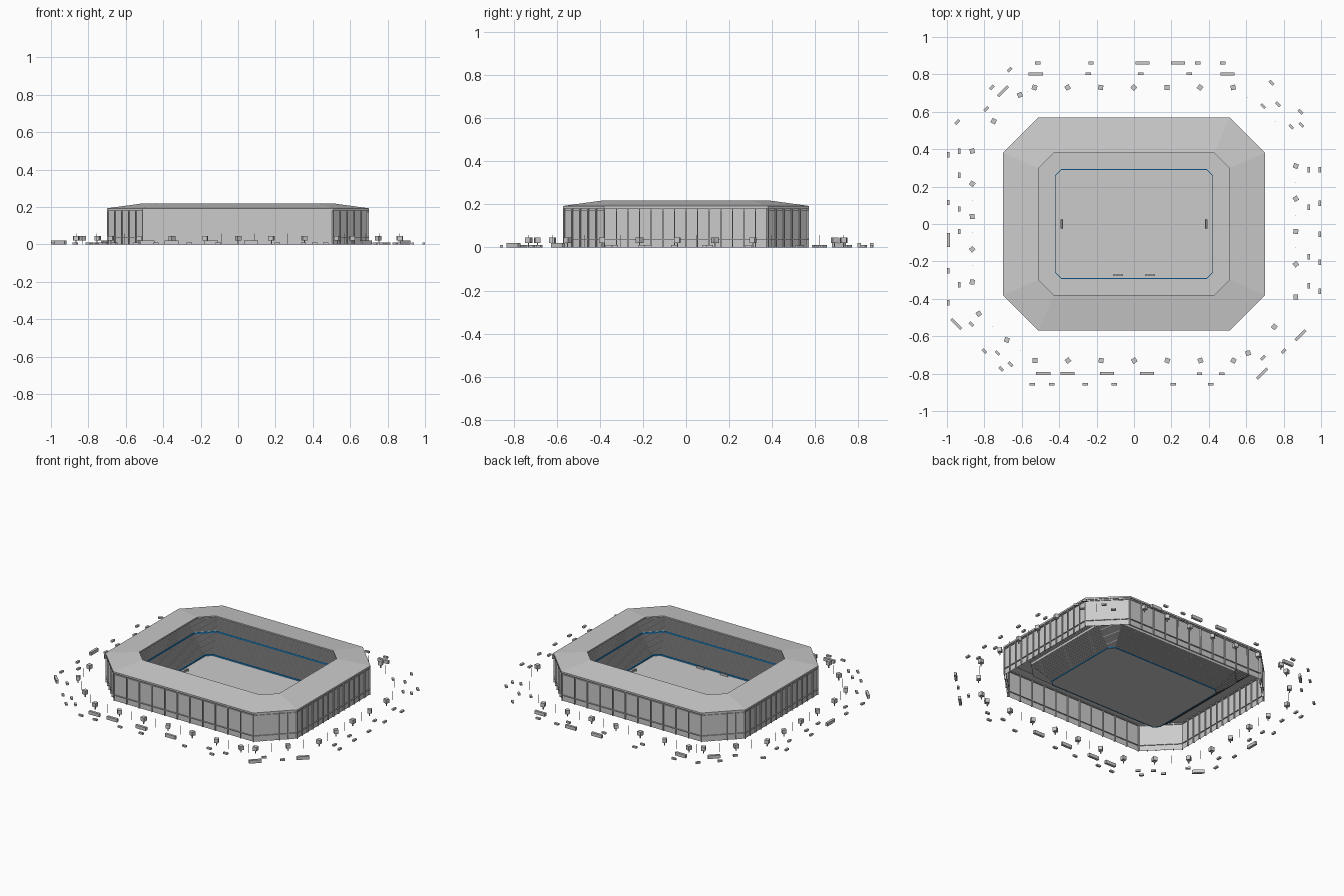
import bpy, bmesh, math
from mathutils import Matrix, Vector

cube = bpy.data.objects.get("Cube")
if cube:
    bpy.data.objects.remove(cube)


def material(name, rgb):
    m = bpy.data.materials.new(name)
    m.use_nodes = True
    m.diffuse_color = (*rgb, 1)
    m.node_tree.nodes["Principled BSDF"].inputs["Base Color"].default_value = (*rgb, 1)
    return m


GREY = material("concrete grey", (0.6, 0.6, 0.6))
BLUE = material("board blue", (0.01, 0.22, 0.55))


def finish(name, bm, mat):
    me = bpy.data.meshes.new(name)
    bm.to_mesh(me)
    bm.free()
    me.materials.append(mat)
    ob = bpy.data.objects.new(name, me)
    bpy.context.collection.objects.link(ob)
    return ob


def outline(o):
    """Chamfered rectangle, o outside the edge of the pitch."""
    x, y, c = 0.42 + o, 0.29 + o, 0.03 + 0.57 * o
    quarter = [(x, y - c), (x - c, y)]
    half = quarter + [(-a, b) for a, b in reversed(quarter)]
    return half + [(-a, -b) for a, b in half]


def loft(name, profile, mat, closed=False, cap=False):
    """Sweep a profile of (offset, height) points round the ground."""
    bm = bmesh.new()
    rings = [[bm.verts.new((x, y, z)) for x, y in outline(o)] for o, z in profile]
    pairs = list(zip(rings, rings[1:]))
    if closed:
        pairs.append((rings[-1], rings[0]))
    for a, b in pairs:
        for i in range(8):
            j = (i + 1) % 8
            bm.faces.new((a[i], a[j], b[j], b[i]))
    if cap:
        bm.faces.new(rings[0])
    if closed:
        bmesh.ops.recalc_face_normals(bm, faces=bm.faces)
    return finish(name, bm, mat)


def rail(name, o, z, width, height, mat):
    """Rectangular band running round the ground."""
    loft(name, [(o, z), (o + width, z), (o + width, z + height), (o, z + height)], mat, closed=True)


def box(bm, x, y, z, size, angle=0):
    """Box standing on height z."""
    m = (Matrix.Translation((x, y, z + size[2] / 2)) @ Matrix.Rotation(angle, 4, "Z")
         @ Matrix.Diagonal((*size, 1)))
    bmesh.ops.create_cube(bm, size=1, matrix=m)


def steps(o, z, end_o, end_z, count):
    """Stepped profile of a seating tier."""
    pts = [(o, z)]
    do, dz = (end_o - o) / count, (end_z - z) / count
    for i in range(count):
        pts += [(o + do * i, z + dz * (i + 1)), (o + do * (i + 1), z + dz * (i + 1))]
    return pts


# Pitch and the two seating tiers, joined by a riser
loft("pitch", [(0, 0.003)], GREY, cap=True)
loft("lower_tier", steps(0.002, 0.004, 0.12, 0.095, 26) + [(0.12, 0.107)], GREY)
loft("upper_tier", steps(0.12, 0.107, 0.22, 0.185, 22), GREY)

# Blue boards round the pitch and in front of the upper tier
rail("pitch_board", -0.001, 0.001, 0.004, 0.012, BLUE)
rail("tier_board", 0.117, 0.0955, 0.0025, 0.0105, BLUE)

# Outer wall, open underneath, with ledges showing on both faces
loft("outer_wall", [(0.273, 0), (0.273, 0.183)], GREY)
rail("lower_ledge", 0.267, 0.036, 0.013, 0.004, GREY)
rail("upper_ledge", 0.267, 0.172, 0.011, 0.003, GREY)

# Roof rising inwards
loft("roof", [(0.28, 0.182), (0.28, 0.193), (0.09, 0.219), (0.09, 0.21)], GREY, closed=True)

# Vertical fins through every wall
bm = bmesh.new()
pts = [Vector(p) for p in outline(0.273)]
for i, a in enumerate(pts):
    b = pts[(i + 1) % 8]
    d = b - a
    spacing = 0.09 if abs(d.x) > 0.5 else 0.055
    n = round(d.length / spacing)
    for k in range(n):
        p = a + d * (k / n)
        box(bm, p.x, p.y, 0, (0.005, 0.014, 0.183), math.atan2(d.y, d.x))
finish("wall_fins", bm, GREY)

# Goals: two posts, a bar and a back rail
bm = bmesh.new()
for s in (-1, 1):
    for y in (-0.024, 0.024):
        box(bm, s * 0.385, y, 0.003, (0.012, 0.003, 0.016))
    box(bm, s * 0.382, 0, 0.017, (0.004, 0.05, 0.003))
    box(bm, s * 0.39, 0, 0.003, (0.004, 0.05, 0.014))
finish("goals", bm, GREY)

# Team shelters on the front touchline
bm = bmesh.new()
for x in (-0.085, 0.085):
    box(bm, x, -0.275, 0.003, (0.055, 0.008, 0.012))
finish("team_shelters", bm, GREY)

# Trees on a half ring, repeated by a half turn, with lamp posts between
half = [(-0.53 + 0.177 * i, -0.73) for i in range(7)]
half += [(0.61, -0.69), (0.75, -0.55)]
half += [(0.865, -0.39 + 0.175 * i) for i in range(5)]
half += [(0.83, 0.48), (0.68, 0.62)]
ring = half + [(-x, -y) for x, y in half]
trees, lamps = bmesh.new(), bmesh.new()
for i, (x, y) in enumerate(ring):
    # The back left corner has parking instead of trees
    if x < 0.6 or y < 0.4:
        box(trees, x, y, 0, (0.005, 0.005, 0.025))
        box(trees, x, y, 0.02, (0.026, 0.026, 0.026), i * 0.7)
    nx, ny = ring[(i + 1) % len(ring)]
    box(lamps, (x + nx) / 2, (y + ny) / 2, 0, (0.0015, 0.0015, 0.058))
finish("trees", trees, GREY)
finish("lamp_posts", lamps, GREY)

# Parked cars and buses, row by row
cars, buses = bmesh.new(), bmesh.new()


def car(x, y, angle):
    box(cars, x, y, 0, (0.029, 0.014, 0.011), angle)


def bus(x, y, angle):
    box(buses, x, y, 0, (0.076, 0.016, 0.021), angle)


def row(make, fixed, places, along_x):
    for p in places:
        if along_x:
            make(p, fixed, 0)
        else:
            make(fixed, p, math.pi / 2)


row(bus, -0.8, (-0.485, -0.355, -0.145, 0.07), True)
row(car, -0.8, (0.35, 0.47), True)
row(car, -0.857, (-0.545, -0.44, -0.26, -0.105, 0.21, 0.41), True)
row(bus, 0.803, (-0.525, 0.5), True)
row(car, 0.803, (-0.245, 0.035, 0.295), True)
row(bus, 0.861, (0.045, 0.235), True)
row(car, 0.861, (-0.515, -0.23, 0.34, 0.475), True)
row(car, 0.935, (0.29, 0.09, -0.175, -0.33), False)
row(car, 0.993, (0.29, 0.11, -0.055, -0.205, -0.36), False)
row(car, -0.935, (0.39, 0.26, 0.08, -0.04, -0.325), False)
row(car, -0.993, (0.37, 0.115, -0.25, -0.42), False)
row(bus, -0.992, (-0.085,), False)

# Vehicles across the corners, parallel to the chamfers
rising, falling = math.pi / 4, -math.pi / 4
corners = (
    (car, rising, ((-0.945, 0.545), (-0.76, 0.73), (-0.665, 0.825), (-0.79, 0.615),
                   (0.8, -0.68), (0.69, -0.715))),
    (car, falling, ((0.735, 0.755), (0.77, 0.64), (0.84, 0.52), (0.89, 0.6), (0.69, 0.63),
                    (0.895, 0.53), (-0.87, -0.535), (-0.8, -0.68), (-0.71, -0.775),
                    (-0.73, -0.69), (-0.66, -0.75))),
    (bus, rising, ((-0.7, 0.71), (0.89, -0.595), (0.685, -0.8))),
    (bus, falling, ((-0.95, -0.535),)),
)
for make, angle, places in corners:
    for x, y in places:
        make(x, y, angle)
finish("cars", cars, GREY)
finish("buses", buses, GREY)
